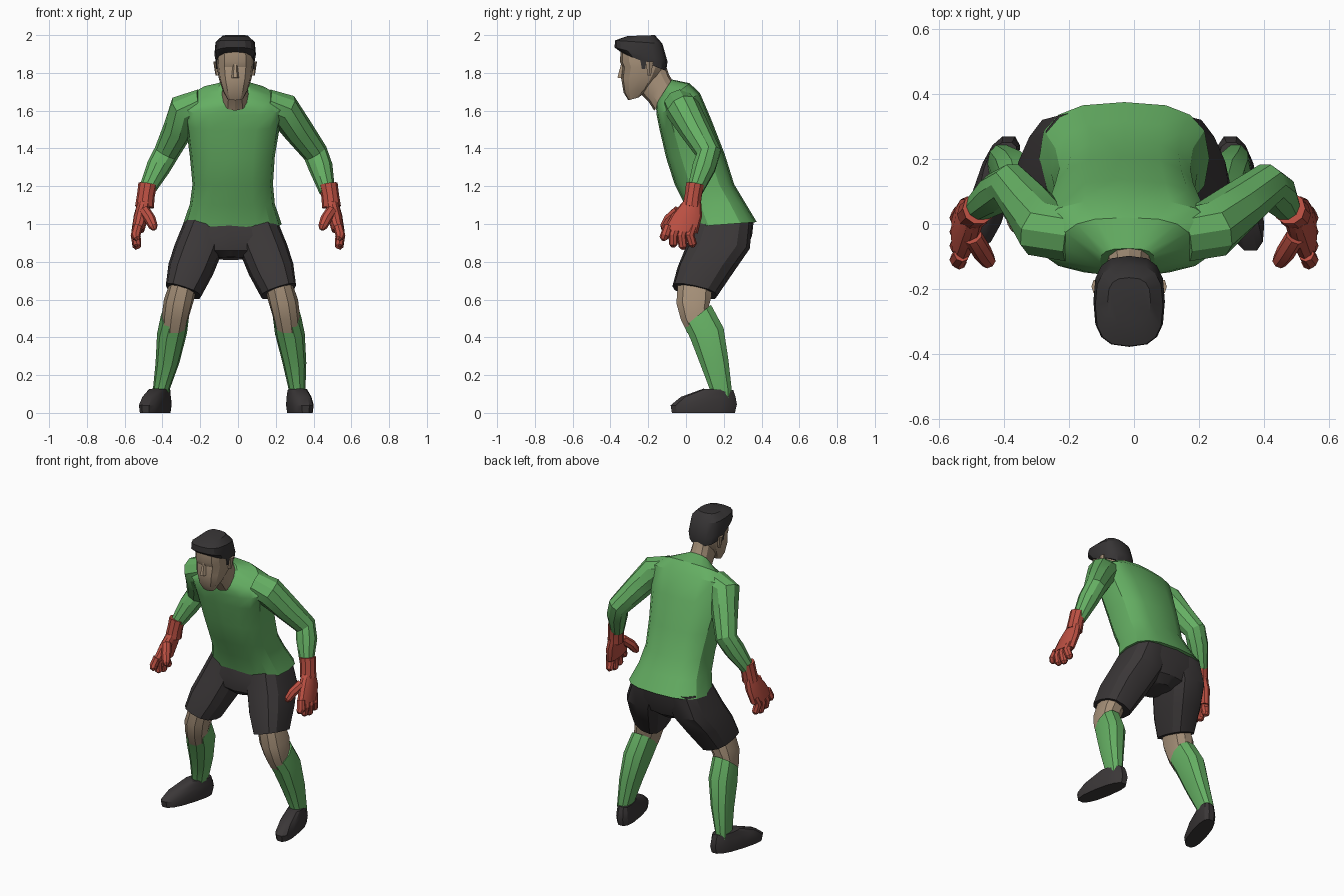
import bpy, bmesh, math
from mathutils import Vector


def material(name, rgb):
    m = bpy.data.materials.new(name)
    m.diffuse_color = (*rgb, 1)
    return m


GREEN = material("green cloth", (0.13, 0.43, 0.125))
DARK = material("dark cloth", (0.043, 0.038, 0.039))
HAIR = material("dark hair", (0.038, 0.035, 0.036))
RED = material("red glove", (0.50, 0.08, 0.055))
SKIN = material("skin", (0.38, 0.28, 0.19))


def skin_rings(name, mat, rings, angle=28):
    """Bridge equal-sized point rings and cap both ends."""
    bm = bmesh.new()
    vr = [[bm.verts.new(p) for p in r] for r in rings]
    n = len(vr[0])
    for a, b in zip(vr, vr[1:]):
        for i in range(n):
            j = (i + 1) % n
            bm.faces.new((a[i], a[j], b[j], b[i]))
    bm.faces.new(vr[0])
    bm.faces.new(vr[-1])
    bmesh.ops.recalc_face_normals(bm, faces=bm.faces)
    me = bpy.data.meshes.new(name)
    bm.to_mesh(me)
    bm.free()
    me.materials.append(mat)
    ob = bpy.data.objects.new(name, me)
    bpy.context.collection.objects.link(ob)
    bpy.ops.object.select_all(action='DESELECT')
    ob.select_set(True)
    bpy.context.view_layer.objects.active = ob
    bpy.ops.object.shade_smooth_by_angle(angle=math.radians(angle))
    return ob


def loft(name, mat, rows, n=12, p=2.3, skew=0.0):
    """Rows: centre x, half width, front y, front z, back y, back z[, side tilt]."""
    rings = []
    for row in rows:
        cx, rx, fy, fz, by, bz = row[:6]
        tilt = row[6] if len(row) > 6 else 0
        ring = []
        for i in range(n):
            a = 2 * math.pi * i / n
            c, s = (math.copysign(abs(v) ** (2 / p), v) if abs(v) > 1e-6 else 0
                    for v in (math.cos(a), math.sin(a)))
            t = (1 + s) / 2
            y = fy + (by - fy) * t
            ring.append((cx + rx * c + skew * (y - 0.18), y, fz + (bz - fz) * t + tilt * c))
        rings.append(ring)
    return skin_rings(name, mat, rings)


def tube(name, mat, pts, radii, n=10):
    """Round tube through points, one radius per point."""
    pts = [Vector(q) for q in pts]
    rings = []
    for k, q in enumerate(pts):
        t = (pts[min(k + 1, len(pts) - 1)] - pts[max(k - 1, 0)]).normalized()
        u = t.cross(Vector((0, 1, 0))).normalized()
        v = t.cross(u)
        rings.append([q + radii[k] * (math.cos(2 * math.pi * i / n) * u + math.sin(2 * math.pi * i / n) * v)
                      for i in range(n)])
    return skin_rings(name, mat, rings)


# Shirt body: leaning torso, rings tip forward towards the collar
loft("shirt", GREEN, [
    (-.03, .262, .03, .985, .375, 1.01),
    (-.03, .225, -.005, 1.10, .315, 1.11),
    (-.028, .213, -.06, 1.21, .255, 1.21),
    (-.03, .225, -.105, 1.35, .205, 1.37),
    (-.027, .25, -.14, 1.50, .135, 1.55),
    (-.022, .272, -.155, 1.575, .075, 1.69),
    (-.022, .20, -.158, 1.61, .02, 1.745),
    (-.02, .085, -.158, 1.635, -.075, 1.765)], n=16, p=2.7)

# Head, neck and hair
HX = -.015
loft("neck", SKIN, [
    (HX, .072, -.168, 1.60, -.06, 1.74),
    (HX, .066, -.20, 1.65, -.09, 1.79),
    (HX, .062, -.25, 1.70, -.11, 1.85)])
loft("head", SKIN, [
    (HX, .042, -.305, 1.655, -.25, 1.67),
    (HX, .066, -.33, 1.695, -.19, 1.72),
    (HX, .088, -.343, 1.77, -.14, 1.78),
    (HX, .096, -.337, 1.83, -.115, 1.83),
    (HX, .098, -.35, 1.86, -.115, 1.86),
    (HX, .093, -.345, 1.93, -.125, 1.93)], p=2.6)
loft("nose", SKIN, [
    (HX, .02, -.366, 1.775, -.32, 1.77),
    (HX, .011, -.345, 1.85, -.32, 1.85)], n=6, p=2)
loft("hair", HAIR, [
    (HX, .102, -.338, 1.905, -.105, 1.81),
    (HX, .110, -.378, 1.935, -.098, 1.86),
    (HX, .104, -.376, 1.972, -.125, 1.955),
    (HX, .066, -.31, 1.995, -.165, 2.0)], n=16, p=2.8)

for s, side in ((-1, "right"), (1, "left")):
    # Ear and sideburn
    loft(side + "_ear", SKIN, [
        (HX + s * .092, .012, -.205, 1.785, -.185, 1.785),
        (HX + s * .102, .014, -.215, 1.86, -.17, 1.86)], n=6)
    loft(side + "_sideburn", HAIR, [
        (HX + s * .094, .007, -.235, 1.82, -.215, 1.82),
        (HX + s * .098, .008, -.25, 1.90, -.2, 1.90)], n=6)

    # Sleeve: centre offset and distance per point, arms are not quite symmetric
    path = [(-.02, .17, -.035, 1.63), (-.02, .26, -.015, 1.605), (0, .32, .05, 1.495),
            (.015, .395, .12, 1.375), (.008, .43, .095, 1.30), (-.007, .48, .045, 1.17)]
    tube(side + "_sleeve", GREEN, [(c + s * d, y, z) for c, d, y, z in path],
         [.085, .092, .08, .067, .064, .042])

    # Glove: cuff, palm, four fingers, thumb
    tube(side + "_glove_cuff", RED,
         [(s * .478, .048, 1.21), (s * .488, .038, 1.15), (s * .495, .03, 1.09)], [.05, .047, .05])
    loft(side + "_glove_palm", RED, [
        (s * .495, .036, -.015, 1.12, .08, 1.12),
        (s * .512, .040, -.075, 1.05, .085, 1.04),
        (s * .53, .034, -.118, .975, .062, .95)])
    for i, tip in enumerate((.915, .88, .868, .88)):
        y = -.092 + .043 * i
        tube(f"{side}_glove_finger_{i + 1}", RED,
             [(s * .53, y, .99), (s * .542, y - .018, .94), (s * .535, y - .026 + .008 * i, tip + .012),
              (s * .53, y - .026 + .008 * i, tip)], [.025, .026, .023, .012], n=8)
    tube(side + "_glove_thumb", RED,
         [(s * .495, -.04, 1.07), (s * .465, -.09, 1.025), (s * .448, -.115, .985), (s * .442, -.12, .97)],
         [.03, .03, .024, .012], n=8)

    # Shorts leg
    def leg(d, c=-.0375):
        return c + s * d
    loft(side + "_shorts_leg", DARK, [
        (leg(.12), .125, .045, 1.02, .35, 1.02),
        (leg(.17), .128, .0, .88, .338, .87, s * .015),
        (leg(.213), .117, -.045, .77, .255, .75, s * .03),
        (leg(.252), .093, -.072, .67, .165, .618, s * .03)], p=2.6)
    # Bare knee
    loft(side + "_knee", SKIN, [
        (leg(.245), .075, -.045, .71, .14, .69),
        (leg(.275), .08, -.055, .58, .14, .62),
        (leg(.29), .074, -.03, .49, .125, .57),
        (leg(.30), .066, .005, .42, .125, .52)], n=10)
    # Sock
    loft(side + "_sock", GREEN, [
        (leg(.296), .075, -.01, .455, .135, .575),
        (leg(.312), .079, .02, .39, .203, .45),
        (leg(.336), .063, .075, .25, .228, .28),
        (leg(.36, -.047), .044, .125, .12, .245, .12),
        (leg(.36, -.047), .042, .13, .07, .245, .07)], n=10)
    # Boot, toes turned out
    bx = -.05 + s * .362
    loft(side + "_boot", DARK, [
        (bx, .056, -.078, 0, .262, 0),
        (bx, .061, -.085, .04, .273, .045),
        (bx, .056, -.03, .085, .265, .085),
        (bx, .047, .09, .128, .252, .12)], n=14, p=2.6, skew=.3 if s < 0 else -.18)

# Shorts seat between the legs
loft("shorts_seat", DARK, [
    (-.035, .238, .04, 1.03, .36, 1.03),
    (-.0375, .23, .012, .94, .35, .94),
    (-.0375, .15, .015, .86, .315, .85),
    (-.0375, .07, .05, .825, .26, .81)], p=2.7)
